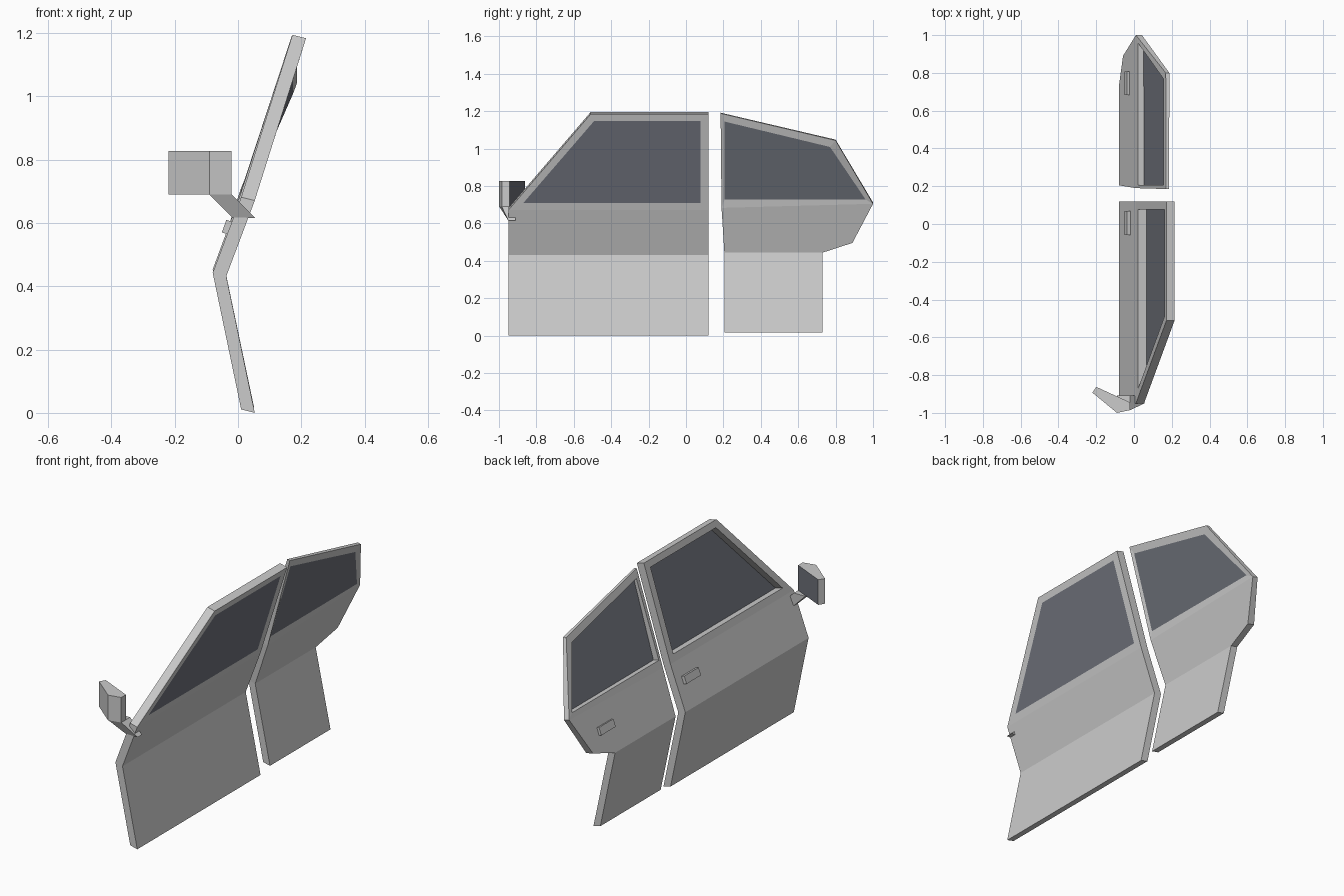
import bpy, bmesh, math
from collections import Counter

if "Cube" in bpy.data.objects:
    bpy.data.objects.remove(bpy.data.objects["Cube"])

glass = bpy.data.materials.new("dark_glass")
glass.diffuse_color = (0.16, 0.17, 0.2, 1)
glass.use_nodes = True
glass.node_tree.nodes["Principled BSDF"].inputs["Base Color"].default_value = glass.diffuse_color


def make(name, verts, faces, mat=None):
    me = bpy.data.meshes.new(name)
    me.from_pydata(verts, [], faces)
    bm = bmesh.new()
    bm.from_mesh(me)
    bmesh.ops.recalc_face_normals(bm, faces=bm.faces)
    bm.to_mesh(me)
    bm.free()
    ob = bpy.data.objects.new(name, me)
    bpy.context.collection.objects.link(ob)
    if mat:
        me.materials.append(mat)
    return ob


def loft(name, a, b):
    """Closed solid between two rings of equal length."""
    n = len(a)
    sides = [(i, (i + 1) % n, n + (i + 1) % n, n + i) for i in range(n)]
    return make(name, a + b, [tuple(range(n))[::-1], tuple(range(n, 2 * n))] + sides)


def door(name, outer, inner, faces, window):
    """Outer and inner skins, walled along every open edge (outline and window)."""
    n = len(outer)
    count = Counter(frozenset((f[i - 1], f[i])) for f in faces for i in range(len(f)))
    walls = []
    for e, c in count.items():
        if c == 1:
            a, b = e
            walls.append((a, b, b + n, a + n))
    back = [tuple(i + n for i in reversed(f)) for f in faces]
    make(name + "_door", outer + inner, faces + back + walls)
    # pane lies flush with the inner skin
    make(name + "_window", [inner[i] for i in window], [(3, 2, 1, 0)], glass)


# Front door: outer skin points
F = [(0.01, -0.95, 0.011), (0.01, 0.12, 0.011),
     (-0.08, 0.12, 0.443), (-0.08, -0.95, 0.443),
     (0.01, -0.95, 0.682), (0.01, 0.12, 0.682),
     (0.172, 0.12, 1.195), (0.172, -0.51, 1.195),
     (0.022, -0.87, 0.72), (0.022, 0.078, 0.72),
     (0.161, 0.078, 1.16), (0.161, -0.49, 1.16)]
door("front", F, [(x + 0.043, y, z - 0.011) for x, y, z in F],
     [(0, 1, 2, 3), (3, 2, 5, 4), (4, 5, 9, 8), (5, 6, 10, 9),
      (6, 7, 11, 10), (7, 4, 8, 11)], (8, 9, 10, 11))

# Rear door: outer skin points, with a skin thickness that tapers to the roof
R = [(0.01, 0.205, 0.026), (0.01, 0.73, 0.026),
     (-0.08, 0.73, 0.453), (-0.08, 0.205, 0.453),
     (-0.058, 0.89, 0.505), (0.01, 1.0, 0.712), (0.008, 0.19, 0.692),
     (0.168, 0.8, 1.048), (0.17, 0.185, 1.192),
     (0.02, 0.207, 0.735), (0.02, 0.96, 0.735),
     (0.155, 0.77, 1.013), (0.157, 0.207, 1.148)]
T = [0.041] * 5 + [0.032, 0.04, 0.019, 0.016, 0.033, 0.031, 0.019, 0.016]
door("rear", R, [(x + t, y, z - t * 0.22) for (x, y, z), t in zip(R, T)],
     [(0, 1, 2, 3), (3, 2, 4, 5, 6), (6, 5, 10, 9), (5, 7, 11, 10),
      (7, 8, 12, 11), (8, 6, 9, 12)], (9, 10, 11, 12))

# Door handles, tilted to the shoulder of the panel
for name, y in (("front_handle", 0.005), ("rear_handle", 0.745)):
    bpy.ops.mesh.primitive_cube_add(size=1, location=(-0.034, y, 0.587),
                                    rotation=(0, math.radians(20), 0))
    h = bpy.context.object
    h.name = name
    h.scale = (0.021, 0.125, 0.042)

# Mirror housing: plan outline raised, its rear-facing side is the mirror glass
plan = [(-0.22, -0.893), (-0.2, -0.862), (-0.02, -0.945), (-0.02, -0.985), (-0.09, -1.0)]
m = loft("mirror_housing", [(x, y, 0.69) for x, y in plan], [(x, y, 0.828) for x, y in plan])
m.data.materials.append(None)
m.data.materials.append(glass)
for p in m.data.polygons:
    if p.normal.y > 0.7:
        p.material_index = 1

# Mirror arm running down into the door
loft("mirror_arm",
     [(-0.09, -0.998, 0.69), (-0.02, -0.985, 0.69), (-0.02, -0.908, 0.69), (-0.09, -0.908, 0.69)],
     [(-0.018, -0.952, 0.618), (0.055, -0.95, 0.616), (0.055, -0.912, 0.616), (-0.018, -0.912, 0.618)])
